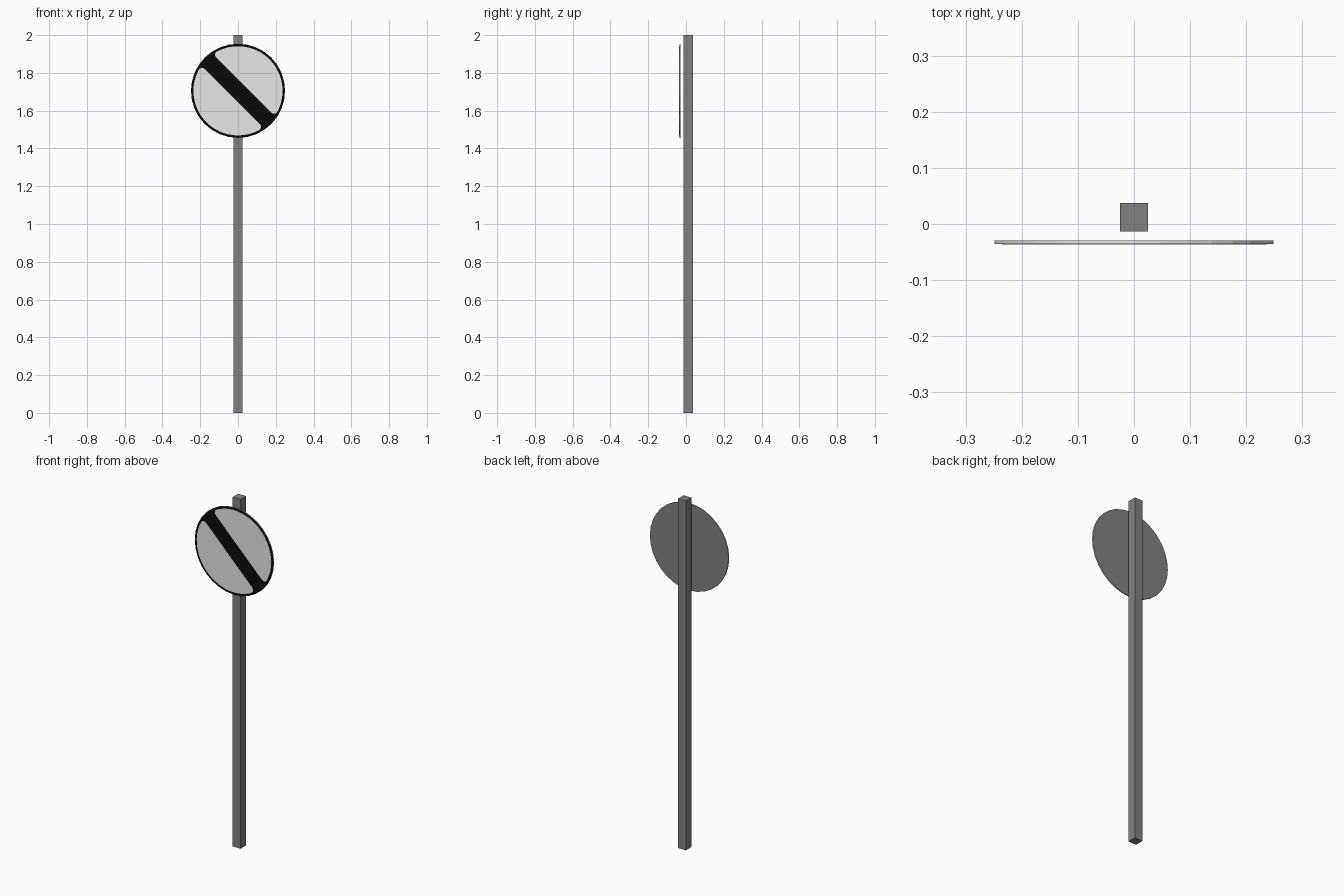
import bpy, bmesh, math
from mathutils import Vector

if "Cube" in bpy.data.objects:
    bpy.data.objects.remove(bpy.data.objects["Cube"])

CZ = 1.705          # height of the sign centre
R, RIM = 0.249, 0.236


def material(name, v):
    m = bpy.data.materials.new(name)
    m.diffuse_color = (v, v, v, 1)
    m.use_nodes = True
    m.node_tree.nodes["Principled BSDF"].inputs["Base Color"].default_value = m.diffuse_color
    return m


grey = material("grey metal", 0.22)
white = material("white paint", 0.80)
black = material("black paint", 0.003)


def prism(name, pts, y0, y1, mats):
    """Extrude an x/z outline between y0 (front) and y1 (back)."""
    bm = bmesh.new()
    face = bm.faces.new([bm.verts.new((x, y0, z)) for x, z in pts])
    ext = bmesh.ops.extrude_face_region(bm, geom=[face], use_keep_orig=True)
    for v in ext["geom"]:
        if isinstance(v, bmesh.types.BMVert):
            v.co.y = y1
    bmesh.ops.recalc_face_normals(bm, faces=bm.faces)
    me = bpy.data.meshes.new(name)
    for m in mats:
        me.materials.append(m)
    # slots: front, edge, back
    if len(mats) == 3:
        for f in bm.faces:
            f.material_index = 0 if f.normal.y < -0.5 else 2 if f.normal.y > 0.5 else 1
    bm.to_mesh(me)
    bm.free()
    ob = bpy.data.objects.new(name, me)
    bpy.context.collection.objects.link(ob)
    return ob


def arc(cx, cy, r, a0, a1, n):
    return [(cx + r * math.cos(a0 + (a1 - a0) * i / n),
             cy + r * math.sin(a0 + (a1 - a0) * i / n)) for i in range(n + 1)]


# square post
bpy.ops.mesh.primitive_cube_add(size=1, location=(0, 0.012, 1))
post = bpy.context.object
post.name = "post"
post.scale = (0.05, 0.05, 2)
post.data.materials.append(grey)

# round sign plate: black front, light edge, grey back
prism("sign_plate", [(x, z + CZ) for x, z in arc(0, 0, R, 0, math.tau, 32)[:-1]],
      -0.0355, -0.029, [black, white, grey])

# two white segments with rounded corners leave the rim and diagonal bar black
d, f = 0.043, 0.02
u = d + f
v = math.sqrt((RIM - f) ** 2 - u ** 2)
t = math.atan2(u, v)
outline = (arc(v, u, f, -math.pi / 2, t, 6)
           + arc(0, 0, RIM, t, math.pi - t, 28)[1:-1]
           + arc(-v, u, f, math.pi - t, 1.5 * math.pi, 6))
for name, ang in (("upper_segment", -math.pi / 4), ("lower_segment", 0.75 * math.pi)):
    c, s = math.cos(ang), math.sin(ang)
    prism(name, [(x * c - y * s, x * s + y * c + CZ) for x, y in outline],
          -0.0365, -0.0355, [white])
